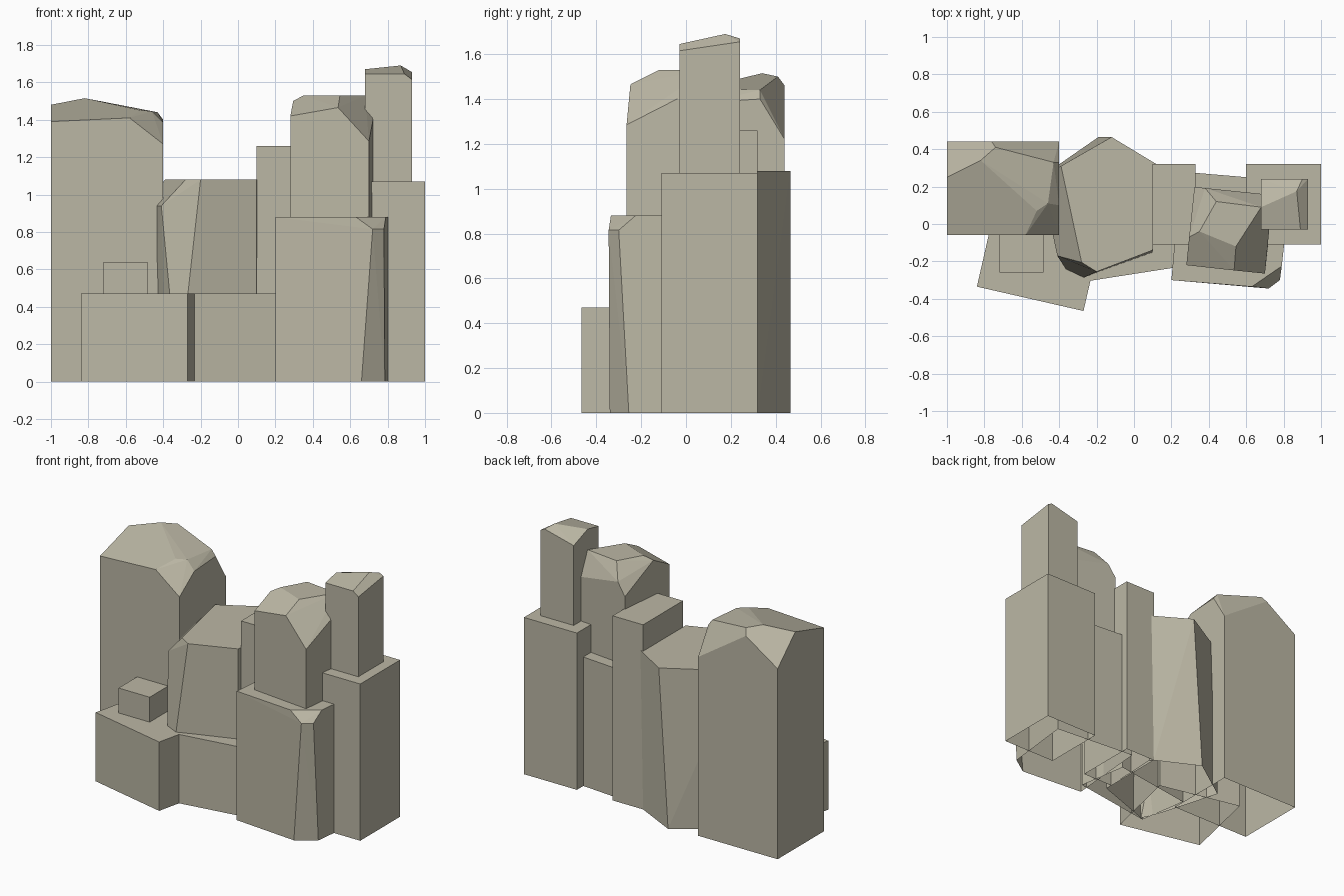
import bpy
import bmesh
import math
from mathutils import Vector

# Remove only the default object
default_cube = bpy.data.objects.get("Cube")
if default_cube:
    bpy.data.objects.remove(default_cube, do_unlink=True)

# Single stone colour
stone = bpy.data.materials.new("warm_grey_stone")
stone.use_nodes = True
stone_colour = (.5, .475, .375, 1)
stone.diffuse_color = stone_colour
shader = stone.node_tree.nodes["Principled BSDF"]
shader.inputs["Base Color"].default_value = stone_colour
shader.inputs["Roughness"].default_value = .9


def ring(footprint, height):
    """Lift a flat outline to one height."""
    return [(x, y, height) for x, y in footprint]


def rectangle(left, right, front, back):
    """Outline of an axis-aligned block."""
    return [(left, front), (right, front), (right, back), (left, back)]


def turned(front_left, front_right, depth):
    """Outline of a turned block, grown backwards from its front edge."""
    start, end = Vector(front_left), Vector(front_right)
    along = (end - start).normalized()
    inward = Vector((-along.y, along.x)) * depth
    return [tuple(corner) for corner in (start, end, end + inward, start + inward)]


def rock(name, points):
    """Wrap points in a faceted convex stone with an open underside."""
    mesh = bpy.data.meshes.new(name)
    bm = bmesh.new()
    for point in points:
        bm.verts.new(point)
    result = bmesh.ops.convex_hull(bm, input=bm.verts[:])
    leftover = {item for key in ("geom_interior", "geom_unused")
                for item in result[key] if isinstance(item, bmesh.types.BMVert)}
    bmesh.ops.delete(bm, geom=list(leftover), context="VERTS")
    bmesh.ops.dissolve_limit(bm, angle_limit=math.radians(2),
                             verts=bm.verts[:], edges=bm.edges[:])
    bmesh.ops.recalc_face_normals(bm, faces=bm.faces[:])
    bm.normal_update()
    underside = [face for face in bm.faces if face.normal.z < -.95]
    bmesh.ops.delete(bm, geom=underside, context="FACES")
    bm.to_mesh(mesh)
    bm.free()
    mesh.materials.append(stone)
    stone_object = bpy.data.objects.new(name, mesh)
    bpy.context.scene.collection.objects.link(stone_object)
    return stone_object


def block(name, footprint, bottom, top):
    """Plain straight-sided stone."""
    return rock(name, ring(footprint, bottom) + ring(footprint, top))


# Plain blocks
block("right_pillar_base", rectangle(.6, 1, -.11, .32), 0, 1.07)
block("inner_slab", rectangle(.1, .33, -.11, .32), 0, 1.26)
block("small_ledge_stone", rectangle(-.72, -.485, -.26, -.04), .47, .64)
block("front_ledge", turned((-.84, -.335), (-.27, -.465), .57), 0, .47)
block("middle_ledge", turned((-.34, -.32), (.25, -.228), .35), 0, .47)

# Tall pillar with a chiselled crown
rock("tall_pillar", ring(rectangle(-1, -.4, -.06, .44), 0) + [
    (-1, -.06, 1.39), (-.58, -.06, 1.41), (-.4, -.06, 1.27),
    (-1, .25, 1.48), (-1, .44, 1.3), (-.82, .34, 1.515),
    (-.74, .41, 1.5), (-.76, .44, 1.46), (-.52, .07, 1.45),
    (-.46, .11, 1.445), (-.43, .33, 1.44), (-.4, .33, 1.4),
    (-.4, .1, 1.385), (-.4, .44, 1.22)])

# Leaning boulder between the pillars
boulder_foot = [(-.32, -.31), (-.38, -.17), (-.5, .25), (-.19, .465),
                (.1, .32), (.12, .3), (.1, -.16)]
boulder_top = [(-.28, -.205), (-.2, -.255), (.1, -.14), (.12, .32),
               (-.12, .465), (-.39, .31)]
rock("leaning_boulder", ring(boulder_foot, 0) + ring(boulder_top, 1.08)
     + [(-.41, -.17, .94), (-.5, .25, .94)])

# Narrow pillar top
rock("right_pillar_top", ring(rectangle(.68, .93, -.03, .24), 1.05) + [
    (.68, -.03, 1.645), (.89, -.03, 1.645), (.93, -.03, 1.615),
    (.93, .24, 1.655), (.9, .24, 1.67), (.87, .175, 1.69),
    (.68, .09, 1.67), (.68, .24, 1.615)])

# Turned pillar with a flat cap
cap = [(.35, -.04), (.44, .12), (.68, .09), (.545, -.12)]
rock("turned_pillar", ring(turned((.28, -.22), (.7, -.265), .42), .86)
     + ring(cap, 1.53) + [
    (.28, -.22, 1.42), (.535, -.248, 1.465), (.7, -.265, 1.285),
    (.74, .155, 1.36), (.323, .198, 1.345), (.38, .192, 1.43),
    (.295, -.07, 1.5), (.722, -.04, 1.4)])

# Front block with one split corner
front_back = [(.84, .23), (.25, .28)]
rock("front_block", ring([(.2, -.3), (.66, -.34), (.785, -.255)] + front_back, 0)
     + ring([(.2, -.3), (.63, -.335), (.79, -.225)] + front_back, .88)
     + ring([(.72, -.345), (.78, -.3)], .815))
